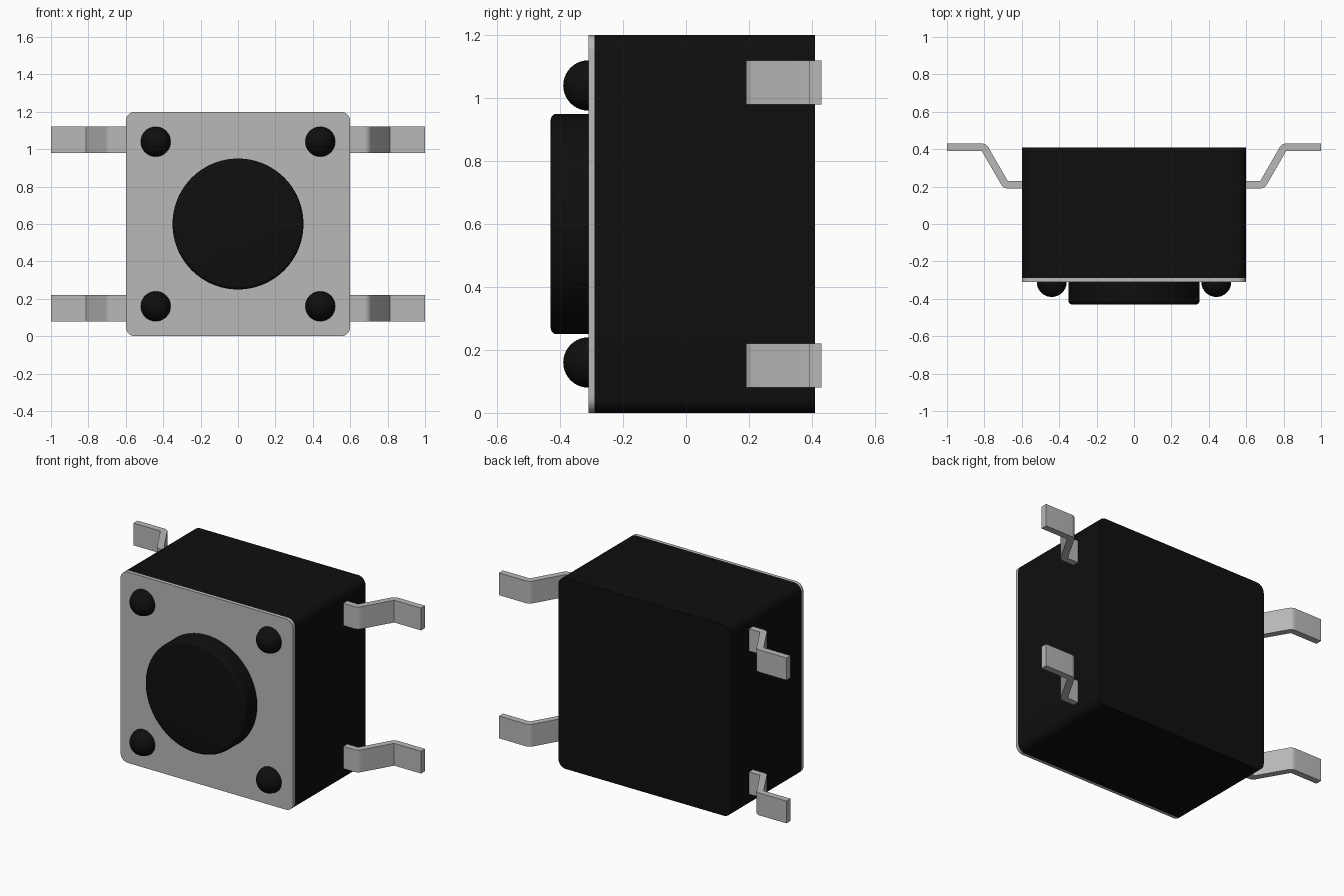
import bpy
import bmesh
from math import sin, cos, pi, radians
from mathutils import Vector

if "Cube" in bpy.data.objects:
    bpy.data.objects.remove(bpy.data.objects["Cube"], do_unlink=True)


def material(name, rgb, metallic=0.0):
    m = bpy.data.materials.new(name)
    m.use_nodes = True
    m.diffuse_color = (*rgb, 1)
    m.node_tree.nodes["Principled BSDF"].inputs["Base Color"].default_value = (*rgb, 1)
    return m


BLACK = material("black plastic", (0.0045, 0.0045, 0.0045))
METAL = material("grey metal", (0.48, 0.48, 0.48))


def finish(name, bm, mat):
    """Turn a bmesh into a smooth-shaded object with sharp edges kept."""
    bmesh.ops.remove_doubles(bm, verts=bm.verts, dist=1e-5)
    bmesh.ops.recalc_face_normals(bm, faces=bm.faces)
    mesh = bpy.data.meshes.new(name)
    bm.to_mesh(mesh)
    bm.free()
    mesh.materials.append(mat)
    ob = bpy.data.objects.new(name, mesh)
    bpy.context.collection.objects.link(ob)
    bpy.ops.object.select_all(action='DESELECT')
    ob.select_set(True)
    bpy.context.view_layer.objects.active = ob
    bpy.ops.object.shade_smooth_by_angle(angle=radians(30))
    return ob


def arc(cx, cy, r, a0, a1, n):
    """Points on an arc, angles in degrees."""
    return [(cx + r * cos(radians(a0 + (a1 - a0) * i / n)),
             cy + r * sin(radians(a0 + (a1 - a0) * i / n))) for i in range(n + 1)]


def extrude(name, points, offset, mat):
    """Close a 3D outline into a face and extrude it along offset."""
    bm = bmesh.new()
    face = bm.faces.new([bm.verts.new(p) for p in points])
    ext = bmesh.ops.extrude_face_region(bm, geom=[face], use_keep_orig=True)
    moved = [g for g in ext["geom"] if isinstance(g, bmesh.types.BMVert)]
    bmesh.ops.translate(bm, verts=moved, vec=Vector(offset))
    return finish(name, bm, mat)


def lathe(name, profile, x, z, segments, mat):
    """Revolve (radius, y) points about an axis parallel to y."""
    bm = bmesh.new()
    verts = [bm.verts.new((x + r, y, z)) for r, y in profile]
    edges = [bm.edges.new(pair) for pair in zip(verts, verts[1:])]
    bmesh.ops.spin(bm, geom=verts + edges, cent=(x, 0, z), axis=(0, 1, 0),
                   angle=2 * pi, steps=segments, use_merge=True)
    return finish(name, bm, mat)


# Rounded square outline shared by housing and cover plate
R = 0.05
outline = (arc(0.6 - R, 1.2 - R, R, 0, 90, 8) + arc(-0.6 + R, 1.2 - R, R, 90, 180, 8)
           + arc(-0.6 + R, R, R, 180, 270, 8) + arc(0.6 - R, R, R, 270, 360, 8))
extrude("housing", [(x, -0.29, z) for x, z in outline], (0, 0.70, 0), BLACK)
extrude("cover_plate", [(x, -0.31, z) for x, z in outline], (0, 0.02, 0), METAL)

# Round push button with a softened front rim
lathe("button", [(0.35, -0.31)] + arc(0.33, -0.41, 0.02, 0, -90, 5) + [(0, -0.43)],
      0, 0.6, 96, BLACK)

# Domed pegs in the four corners
for side, x in (("left", 0.44), ("right", -0.44)):
    for level, z in (("lower", 0.16), ("upper", 1.04)):
        lathe(f"{level}_{side}_peg", arc(0, -0.31, 0.08, 0, -90, 10), x, z, 40, BLACK)

# Bent strip terminals: the outer side of each bend is rounded
leg = ([(0.58, 0.19)] + arc(0.675, 0.23, 0.04, -90, -30, 6)
       + [(0.8135, 0.39), (1.0, 0.39), (1.0, 0.43)]
       + arc(0.8135, 0.39, 0.04, 90, 150, 6) + [(0.675, 0.23), (0.58, 0.23)])
for side, s in (("left", 1), ("right", -1)):
    for level, z in (("lower", 0.08), ("upper", 0.98)):
        extrude(f"{level}_{side}_terminal", [(s * x, y, z) for x, y in leg],
                (0, 0, 0.14), METAL)
